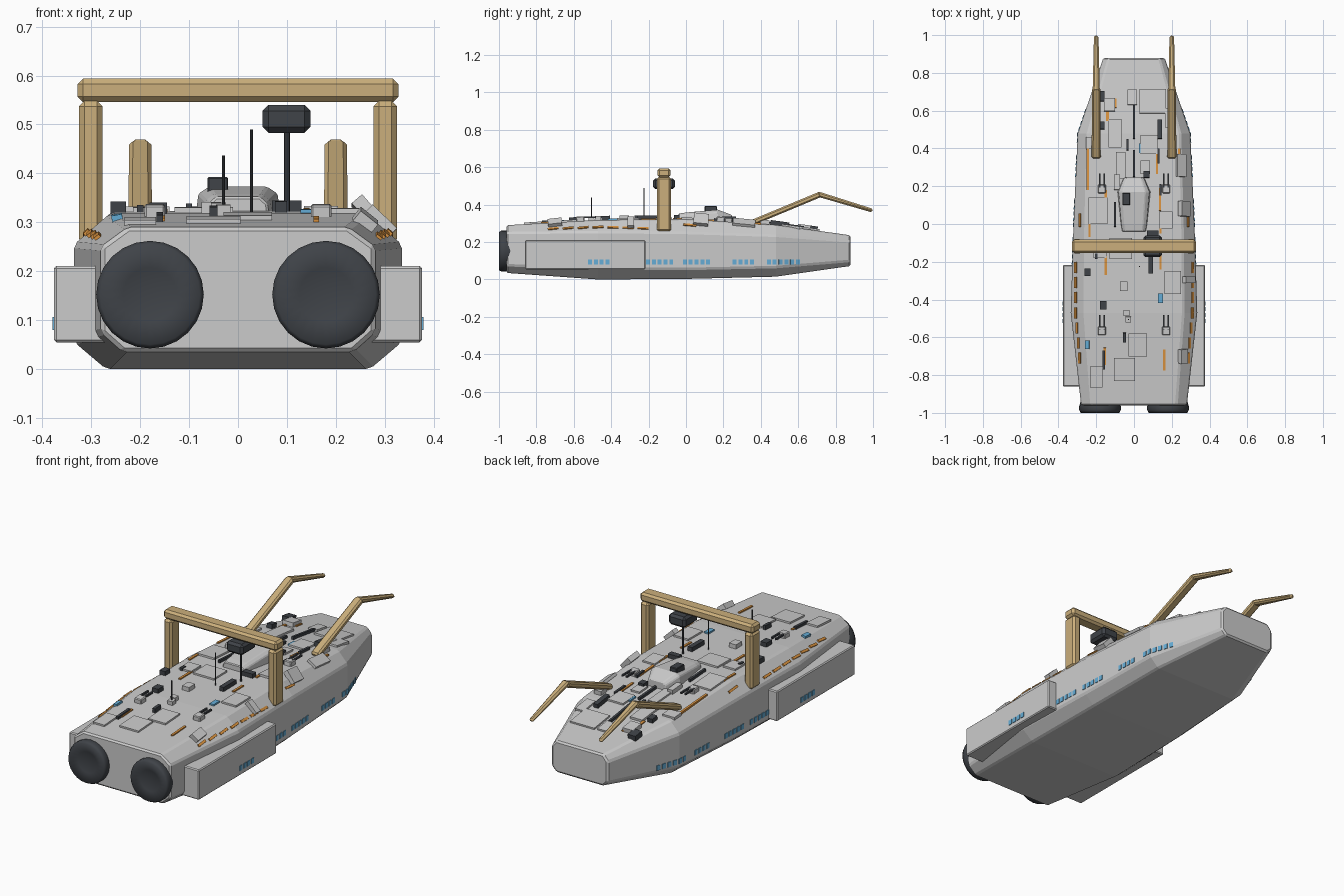
import bpy, bmesh, math
from mathutils import Matrix, Vector


def material(name, r, g, b):
    m = bpy.data.materials.new(name)
    m.diffuse_color = (r, g, b, 1)
    return m


GREY = material("hull_grey", 0.60, 0.60, 0.60)
DARK = material("dark_metal", 0.05, 0.056, 0.065)
TAN = material("tan_frame", 0.60, 0.43, 0.20)
ORANGE = material("orange_stripe", 0.70, 0.29, 0.05)
BLUE = material("window_blue", 0.13, 0.42, 0.68)


def finish(name, bm, mat, bevel=0.0):
    bmesh.ops.recalc_face_normals(bm, faces=bm.faces)
    me = bpy.data.meshes.new(name)
    bm.to_mesh(me)
    bm.free()
    me.materials.append(mat)
    ob = bpy.data.objects.new(name, me)
    bpy.context.collection.objects.link(ob)
    if bevel:
        mod = ob.modifiers.new("bevel", 'BEVEL')
        mod.width, mod.segments, mod.limit_method = bevel, 1, 'ANGLE'
    return ob


def loft(name, rings, mat, bevel=0.0):
    bm = bmesh.new()
    loops = [[bm.verts.new(p) for p in ring] for ring in rings]
    n = len(loops[0])
    for a, b in zip(loops, loops[1:]):
        for i in range(n):
            bm.faces.new((a[i], a[(i + 1) % n], b[(i + 1) % n], b[i]))
    bm.faces.new(loops[0])
    bm.faces.new(loops[-1])
    return finish(name, bm, mat, bevel)


def box(name, lo, hi, mat, bevel=0.0):
    (x0, y0, z0), (x1, y1, z1) = lo, hi
    rings = [[(x0, y, z0), (x1, y, z0), (x1, y, z1), (x0, y, z1)] for y in (y0, y1)]
    return loft(name, rings, mat, bevel)


def mast(name, x, y, z0, z1, r):
    bm = bmesh.new()
    bmesh.ops.create_cone(bm, cap_ends=True, segments=8, radius1=r, radius2=r, depth=z1 - z0,
                          matrix=Matrix.Translation((x, y, (z0 + z1) / 2)))
    return finish(name, bm, DARK)


# Hull sections: y, bottom half width, side half width, deck half width, four heights
SECTIONS = [
    (-0.96, 0.235, 0.28, 0.225, 0.035, 0.075, 0.25, 0.29),
    (-0.47, 0.270, 0.335, 0.262, 0.0, 0.055, 0.255, 0.318),
    (0.0, 0.262, 0.32, 0.258, 0.003, 0.055, 0.25, 0.323),
    (0.48, 0.245, 0.298, 0.245, 0.015, 0.065, 0.235, 0.292),
    (0.88, 0.135, 0.162, 0.135, 0.072, 0.098, 0.205, 0.236),
]


def section(y):
    for a, b in zip(SECTIONS, SECTIONS[1:]):
        if y <= b[0]:
            break
    t = (y - a[0]) / (b[0] - a[0])
    return [p + (q - p) * t for p, q in zip(a, b)]


rings = []
for y, wb, ws, wd, z0, z1, z2, z3 in SECTIONS:
    half = [(wb, z0), (ws, z1), (ws, z2), (wd, z3)]
    rings.append([(x, y, z) for x, z in half] + [(-x, y, z) for x, z in reversed(half)])
loft("hull", rings, GREY, 0.008)


# Helpers that lay boxes on the deck or its sloping edge
def deck(x, y):
    _, _, ws, wd, _, _, z2, z3 = section(y)
    return z3 - max(0, abs(x) - wd) / (ws - wd) * (z3 - z2)


def add_deck_box(bm, x, y, w, l, h):
    e = 0.004
    dx = (deck(x + e, y) - deck(x - e, y)) / (2 * e)
    dy = (deck(x, y + e) - deck(x, y - e)) / (2 * e)
    n = Vector((-dx, -dy, 1)).normalized()
    v = Vector((0, 1, dy)).normalized()
    rot = Matrix((v.cross(n), v, n)).transposed().to_4x4()
    mid = Vector((x, y, deck(x, y))) + n * (h / 2 - 0.003)
    bmesh.ops.create_cube(bm, size=1, matrix=Matrix.Translation(mid) @ rot @ Matrix.Diagonal((w, l, h + 0.006, 1)))


def deck_boxes(name, items, h, mat):
    bm = bmesh.new()
    for x, y, w, l in items:
        add_deck_box(bm, x, y, w, l, h)
    return finish(name, bm, mat)


deck_boxes("deck_plates", [
    (0.10, 0.65, 0.14, 0.13), (-0.01, 0.67, 0.05, 0.08), (-0.10, 0.48, 0.07, 0.15),
    (-0.22, 0.43, 0.07, 0.06), (0.25, 0.31, 0.055, 0.12), (0.205, -0.31, 0.085, 0.12),
    (0.02, -0.64, 0.10, 0.12), (-0.05, -0.77, 0.11, 0.12), (-0.20, -0.81, 0.065, 0.11),
    (-0.19, 0.07, 0.10, 0.14), (-0.07, -0.13, 0.12, 0.11), (-0.18, -0.14, 0.07, 0.08),
    (0.08, 0.42, 0.09, 0.10), (0.19, 0.56, 0.05, 0.10), (-0.07, 0.31, 0.05, 0.14),
    (0.17, 0.02, 0.07, 0.09), (0.06, 0.30, 0.05, 0.07)], 0.009, GREY)
deck_boxes("deck_lockers", [
    (0.26, 0.08, 0.07, 0.08), (0.255, -0.70, 0.045, 0.075), (0.285, -0.295, 0.07, 0.035),
    (-0.055, -0.33, 0.04, 0.05), (-0.04, -0.47, 0.03, 0.03), (-0.13, 0.63, 0.06, 0.07),
    (0.20, 0.42, 0.04, 0.05), (-0.09, 0.22, 0.03, 0.08)], 0.022, GREY)
deck_boxes("deck_machinery", [
    (-0.178, 0.675, 0.045, 0.055), (0.137, 0.50, 0.025, 0.10), (0.065, 0.262, 0.032, 0.035),
    (0.088, -0.21, 0.025, 0.105), (-0.163, -0.43, 0.036, 0.046), (-0.245, -0.255, 0.032, 0.04),
    (-0.05, -0.60, 0.016, 0.05), (-0.17, 0.52, 0.03, 0.04), (0.10, -0.05, 0.06, 0.03)], 0.022, DARK)
deck_boxes("deck_pipes", [
    (0.0, 0.54, 0.012, 0.18), (-0.035, 0.42, 0.012, 0.06), (0.0, 0.32, 0.012, 0.14),
    (0.13, 0.36, 0.012, 0.08), (-0.10, 0.05, 0.012, 0.13), (-0.16, -0.72, 0.014, 0.10),
    (0.14, 0.18, 0.012, 0.06), (-0.20, -0.17, 0.014, 0.03)], 0.014, DARK)
deck_boxes("deck_blue_panels", [(0.038, 0.40, 0.025, 0.05), (0.14, -0.393, 0.025, 0.05),
                                (-0.247, -0.64, 0.022, 0.045)], 0.008, BLUE)

# Orange deck stripes, then the dashes along both sloping edges
stripes = [
    (-0.10, 0.64, 0.014, 0.05), (-0.14, 0.57, 0.014, 0.05), (-0.245, 0.29, 0.012, 0.22),
    (0.122, 0.33, 0.012, 0.13), (0.24, 0.33, 0.012, 0.14), (0.138, 0.13, 0.012, 0.12),
    (-0.15, 0.10, 0.012, 0.16), (-0.235, -0.02, 0.012, 0.10), (-0.15, -0.22, 0.012, 0.10),
    (0.14, -0.01, 0.012, 0.08), (0.14, -0.20, 0.012, 0.08), (0.16, -0.72, 0.012, 0.11),
    (-0.155, -0.70, 0.012, 0.09)]
for s in (-1, 1):
    for i in range(7):
        y = -0.23 - i * 0.08
        stripes.append((s * (0.308 - max(0, -0.47 - y) * 0.09), y, 0.013, 0.058))
    stripes.append((s * 0.285, 0.02, 0.012, 0.07))
deck_boxes("orange_stripes", stripes, 0.006, ORANGE)

# Twin-barrel turrets
bases, barrels = bmesh.new(), bmesh.new()
for x in (-0.17, 0.17):
    for y in (0.185, -0.565):
        add_deck_box(bases, x, y, 0.042, 0.045, 0.024)
        for dx in (-0.012, 0.012):
            z = deck(x, y) + 0.02
            bmesh.ops.create_cube(barrels, size=1, matrix=Matrix.Translation((x + dx, y + 0.045, z))
                                  @ Matrix.Diagonal((0.009, 0.075, 0.009, 1)))
finish("turret_bases", bases, GREY, 0.004)
finish("turret_barrels", barrels, DARK)

# Cabin with a dark roof unit
cabin = []
for y, w, top in ((-0.04, 0.065, 0.352), (0.0, 0.072, 0.358), (0.17, 0.088, 0.373), (0.245, 0.055, 0.345)):
    cabin.append([(-w, y, 0.30), (w, y, 0.30), (w * 0.92, y, top - 0.014), (w * 0.68, y, top),
                  (-w * 0.68, y, top), (-w * 0.92, y, top - 0.014)])
loft("cabin", cabin, GREY, 0.004)
box("cabin_roof_unit", (-0.062, 0.10, 0.36), (-0.02, 0.165, 0.393), DARK, 0.003)

# Masts and sensor head
mast("sensor_mast", 0.10, -0.118, 0.32, 0.49, 0.006)
box("sensor_head", (0.05, -0.176, 0.483), (0.148, -0.06, 0.54), DARK, 0.012)
mast("tall_antenna", 0.028, -0.225, 0.315, 0.49, 0.003)
mast("short_antenna", -0.03, -0.505, 0.31, 0.437, 0.003)
deck_boxes("antenna_base", [(-0.03, -0.505, 0.03, 0.03)], 0.02, GREY)

# Gantry over the deck
box("gantry_beam", (-0.328, -0.153, 0.546), (0.328, -0.083, 0.594), TAN, 0.011)


# Square beam between two points in the y-z plane, tapering in width and height
def arm_part(name, x, a, b, wa, ha, wb, hb):
    d = Vector((0, b[0] - a[0], b[1] - a[1])).normalized()
    up = Vector((0, -d.z, d.y))
    rings = []
    for (y, z), w, h in ((a, wa, ha), (b, wb, hb)):
        c = Vector((x, y, z))
        rings.append([c + Vector((sx * w / 2, 0, 0)) + up * (sz * h / 2)
                      for sx, sz in ((-1, -1), (1, -1), (1, 1), (-1, 1))])
    loft(name, rings, TAN, 0.008)


for side, s in (("left", -1), ("right", 1)):
    xs = sorted((s * 0.277, s * 0.325))
    box(side + "_gantry_post", (xs[0], -0.156, 0.255), (xs[1], -0.08, 0.548), TAN, 0.011)
    # Bow crane arms
    arm_part(side + "_lower_arm", s * 0.2, (0.35, 0.302), (0.718, 0.455), 0.048, 0.03, 0.046, 0.03)
    arm_part(side + "_upper_arm", s * 0.2, (0.70, 0.458), (0.997, 0.368), 0.038, 0.028, 0.024, 0.02)
    # Side pods
    xs = sorted((s * 0.25, s * 0.376))
    box(side + "_pod", (xs[0], -0.86, 0.054), (xs[1], -0.217, 0.211), GREY, 0.005)

    # Engine nozzle, turned from a profile of (radius, y)
    bm = bmesh.new()
    profile = [(0.10, -0.93), (0.11, -0.965), (0.11, -0.985), (0.102, -1.0), (0.055, -0.986), (0.0, -0.98)]
    vs = [bm.verts.new((r, y, 0)) for r, y in profile]
    es = [bm.edges.new(p) for p in zip(vs, vs[1:])]
    bmesh.ops.spin(bm, geom=vs + es, cent=(0, 0, 0), axis=(0, 1, 0), angle=math.tau, steps=24)
    bmesh.ops.remove_doubles(bm, verts=bm.verts, dist=0.0005)
    bmesh.ops.translate(bm, verts=bm.verts, vec=(s * 0.18, 0, 0.152))
    ob = finish(side + "_engine", bm, DARK)
    for p in ob.data.polygons:
        p.use_smooth = True

    # Rows of side windows, following the hull or the pod
    bm = bmesh.new()
    for start, count in ((-0.513, 4), (-0.203, 5), (-0.006, 5), (0.26, 4), (0.443, 6)):
        for i in range(count):
            y = start + i * 0.031
            x = 0.376 if start < -0.3 else section(y)[2]
            slope = 0 if start < -0.3 else (section(y + 0.004)[2] - section(y - 0.004)[2]) / 0.008
            bmesh.ops.create_cube(bm, size=1, matrix=Matrix.Translation((s * x, y, 0.093))
                                  @ Matrix.Rotation(-s * math.atan(slope), 4, 'Z')
                                  @ Matrix.Diagonal((0.006, 0.021, 0.026, 1)))
    finish(side + "_windows", bm, BLUE)
